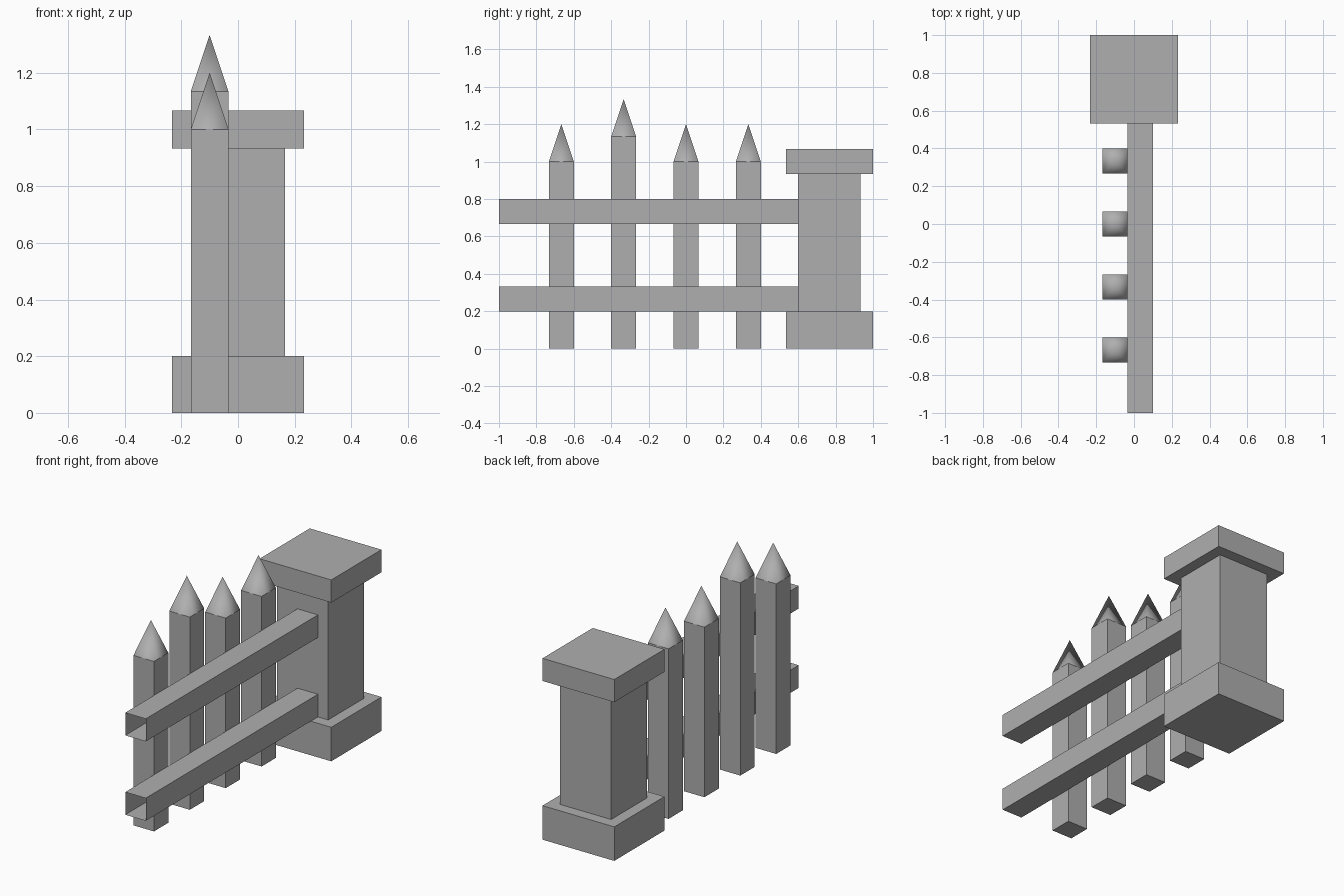
import bpy, bmesh
from mathutils import Vector

if "Cube" in bpy.data.objects:
    bpy.data.objects.remove(bpy.data.objects["Cube"])

U = 1 / 15  # the model sits on a regular grid of this size

# One dark grey for every part
grey = bpy.data.materials.new("dark_grey")
grey.diffuse_color = (0.43, 0.43, 0.43, 1)
grey.use_nodes = True
grey.node_tree.nodes["Principled BSDF"].inputs["Base Color"].default_value = grey.diffuse_color


def finish(bm, name):
    bmesh.ops.recalc_face_normals(bm, faces=bm.faces)
    mesh = bpy.data.meshes.new(name)
    bm.to_mesh(mesh)
    bm.free()
    mesh.materials.append(grey)
    obj = bpy.data.objects.new(name, mesh)
    bpy.context.collection.objects.link(obj)
    return obj


def box_mesh(lo, hi):
    lo, hi = Vector(lo) * U, Vector(hi) * U
    bm = bmesh.new()
    bmesh.ops.create_cube(bm, size=1)
    bmesh.ops.scale(bm, vec=hi - lo, verts=bm.verts)
    bmesh.ops.translate(bm, vec=(lo + hi) / 2, verts=bm.verts)
    bm.normal_update()
    return bm


def open_ends(bm, axis):
    ends = [f for f in bm.faces if abs(f.normal[axis]) > 0.9]
    bmesh.ops.delete(bm, geom=ends, context='FACES_ONLY')


# Stone pillar: base, shaft (ends buried in base and cap), cap
finish(box_mesh((-3.5, 8, 0), (3.5, 15, 3)), "pillar_base")
shaft = box_mesh((-2.5, 9, 3), (2.5, 14, 14))
open_ends(shaft, 2)
finish(shaft, "pillar_shaft")
finish(box_mesh((-3.5, 8, 14), (3.5, 15, 16)), "pillar_cap")

# Hollow rails, open at the ends
for name, z in (("lower_rail", 3), ("upper_rail", 10)):
    rail = box_mesh((-0.5, -15, z), (1.5, 9, z + 2))
    open_ends(rail, 1)
    finish(rail, name)

# Pickets: square posts with smooth-shaded pyramid tips
for i, (y, h) in enumerate(((-10, 15), (-5, 17), (0, 15), (5, 15))):
    bm = box_mesh((-2.5, y - 1, 0), (-0.5, y + 1, h))
    top = next(f for f in bm.faces if f.normal.z > 0.9)
    tip = bmesh.ops.poke(bm, faces=[top])
    tip["verts"][0].co.z += 3 * U
    for f in tip["faces"]:
        f.smooth = True
    finish(bm, f"picket_{i + 1}")
